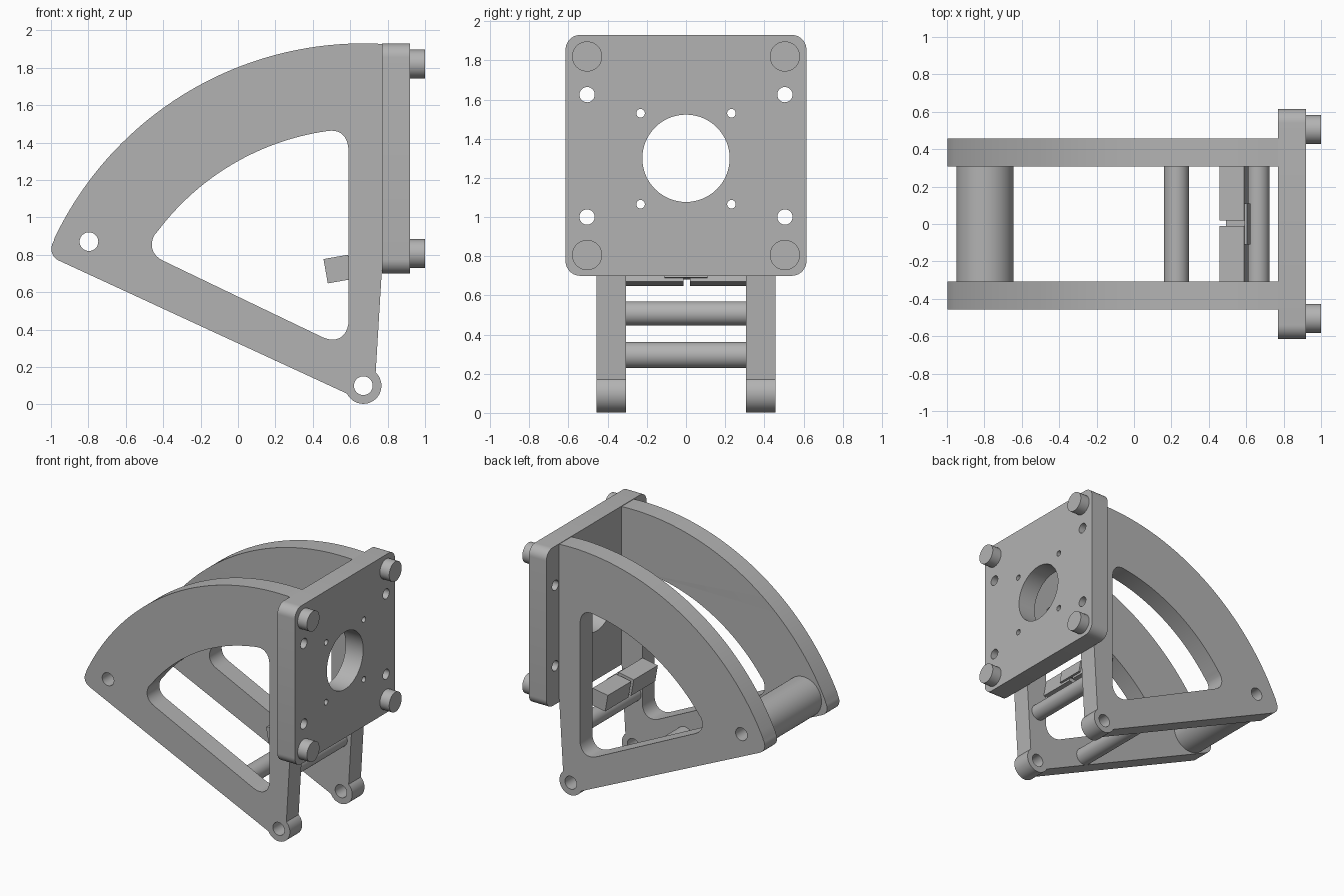
import bpy, math
from mathutils import Matrix, Vector

if "Cube" in bpy.data.objects:
    bpy.data.objects.remove(bpy.data.objects["Cube"])

grey = bpy.data.materials.new("machined_grey")
grey.diffuse_color = (0.45, 0.45, 0.45, 1)
grey.use_nodes = True
grey.node_tree.nodes["Principled BSDF"].inputs["Base Color"].default_value = grey.diffuse_color

# Axis maps from outline space (u, v, depth) to the world
XZ = Matrix(((1, 0, 0, 0), (0, 0, -1, 0), (0, 1, 0, 0), (0, 0, 0, 1)))
YZ = Matrix(((0, 0, 1, 0), (1, 0, 0, 0), (0, 1, 0, 0), (0, 0, 0, 1)))


def arc(cx, cy, r, a0, a1, n):
    """Points on an arc, angles in degrees."""
    return [(cx + r * math.cos(math.radians(a0 + (a1 - a0) * i / n)),
             cy + r * math.sin(math.radians(a0 + (a1 - a0) * i / n))) for i in range(n + 1)]


def circle(cx, cy, r, n=40):
    return arc(cx, cy, r, 0, 360, n)[:-1]


def bend(a, c, b, n=10):
    """Rounded corner from a to b around the sharp corner c."""
    a, b, c = Vector(a), Vector(b), Vector(c)
    p, q = a.lerp(c, 0.6), b.lerp(c, 0.6)
    return [tuple(a * (1 - t) ** 3 + p * 3 * t * (1 - t) ** 2 + q * 3 * t * t * (1 - t) + b * t ** 3)
            for t in (i / n for i in range(n + 1))]


def extrude(name, loops, axes, lo, hi):
    """Solid from an outline plus hole loops, spanning lo to hi in depth."""
    curve = bpy.data.curves.new(name, 'CURVE')
    curve.dimensions = '2D'
    curve.fill_mode = 'BOTH'
    curve.extrude = (hi - lo) / 2
    for loop in loops:
        s = curve.splines.new('POLY')
        s.points.add(len(loop) - 1)
        for p, (u, v) in zip(s.points, loop):
            p.co = (u, v, 0, 1)
        s.use_cyclic_u = True
    tmp = bpy.data.objects.new(name + "_curve", curve)
    bpy.context.collection.objects.link(tmp)
    deps = bpy.context.evaluated_depsgraph_get()
    mesh = bpy.data.meshes.new_from_object(tmp.evaluated_get(deps))
    bpy.data.objects.remove(tmp)
    mid = (lo + hi) / 2 * (-1 if axes is XZ else 1)
    mesh.transform(axes @ Matrix.Translation((0, 0, mid)))
    mesh.materials.clear()
    mesh.materials.append(grey)
    ob = bpy.data.objects.new(name, mesh)
    bpy.context.collection.objects.link(ob)
    bpy.ops.object.select_all(action='DESELECT')
    ob.select_set(True)
    bpy.context.view_layer.objects.active = ob
    # weld the caps to the walls
    bpy.ops.object.mode_set(mode='EDIT')
    bpy.ops.mesh.select_all(action='SELECT')
    bpy.ops.mesh.remove_doubles(threshold=0.0005)
    bpy.ops.mesh.normals_make_consistent(inside=False)
    bpy.ops.object.mode_set(mode='OBJECT')
    bpy.ops.object.shade_smooth_by_angle(angle=math.radians(25))
    return ob


# Side plates: quadrant centred on the lower pivot, with a rounded window
PX, PZ = 0.67, 0.10
outline = (arc(PX, PZ, 1.83, 86.9, 154.5, 48)
           + bend((-0.985, 0.875), (-1.03, 0.795), (-0.945, 0.763))
           + arc(PX, PZ, 0.097, -154, 47, 28)
           + [(0.768, 0.70), (0.77, 0.75)])
window = (arc(PX, PZ, 1.375, 98, 143, 30)
          + bend((-0.435, 0.925), (-0.51, 0.82), (-0.40, 0.768))[1:]
          + bend((0.45, 0.36), (0.57, 0.305), (0.59, 0.43))
          + bend((0.59, 1.35), (0.595, 1.48), (0.48, 1.462))[:-1])
plate_loops = [outline, window, circle(PX, PZ, 0.05), circle(-0.797, 0.87, 0.05)]
extrude("side_plate_front", plate_loops, XZ, -0.458, -0.307)
extrude("side_plate_back", plate_loops, XZ, 0.307, 0.458)

# Spacer tube and cross rods between the side plates
extrude("spacer_tube", [circle(-0.797, 0.87, 0.153, 56), circle(-0.797, 0.87, 0.05)], XZ, -0.307, 0.307)
extrude("lower_rod", [circle(0.227, 0.295, 0.067)], XZ, -0.307, 0.307)
extrude("upper_rod", [circle(0.663, 0.508, 0.062)], XZ, -0.307, 0.307)

# Mounting plate with rounded corners, motor bore and bolt holes
W, Z0, Z1, R = 0.615, 0.70, 1.93, 0.075
rounded = (arc(W - R, Z1 - R, R, 0, 90, 10) + arc(-W + R, Z1 - R, R, 90, 180, 10)
           + arc(-W + R, Z0 + R, R, 180, 270, 10) + arc(W - R, Z0 + R, R, 270, 360, 10))
holes = [circle(0, 1.30, 0.223, 64)]
for s in (-1, 1):
    holes += [circle(s * 0.505, z, 0.039, 28) for z in (1.0, 1.625)]
    holes += [circle(s * 0.232, z, 0.022, 20) for z in (1.065, 1.53)]
extrude("mounting_plate", [rounded] + holes, YZ, 0.77, 0.92)

# Four round feet
for side, y in (("left", -0.505), ("right", 0.505)):
    for level, z in (("lower", 0.806), ("upper", 1.82)):
        extrude(f"foot_{level}_{side}", [circle(y, z, 0.077)], YZ, 0.92, 1.0)


# Tilted split block with a joining web and a thin end tab
def tilted(u0, u1, v0, v1):
    c, s = math.cos(math.radians(10)), math.sin(math.radians(10))
    return [(0.48 + u * c - v * s, 0.647 + u * s + v * c)
            for u, v in ((u0, v0), (u1, v0), (u1, v1), (u0, v1))]


block = tilted(0, 0.133, 0, 0.132)
extrude("split_block_front", [block], XZ, -0.307, -0.012)
extrude("split_block_back", [block], XZ, 0.02, 0.307)
extrude("block_web", [tilted(0.03, 0.133, 0.03, 0.10)], XZ, -0.012, 0.02)
extrude("block_tab", [tilted(0.133, 0.148, 0.02, 0.12)], XZ, -0.11, 0.11)
